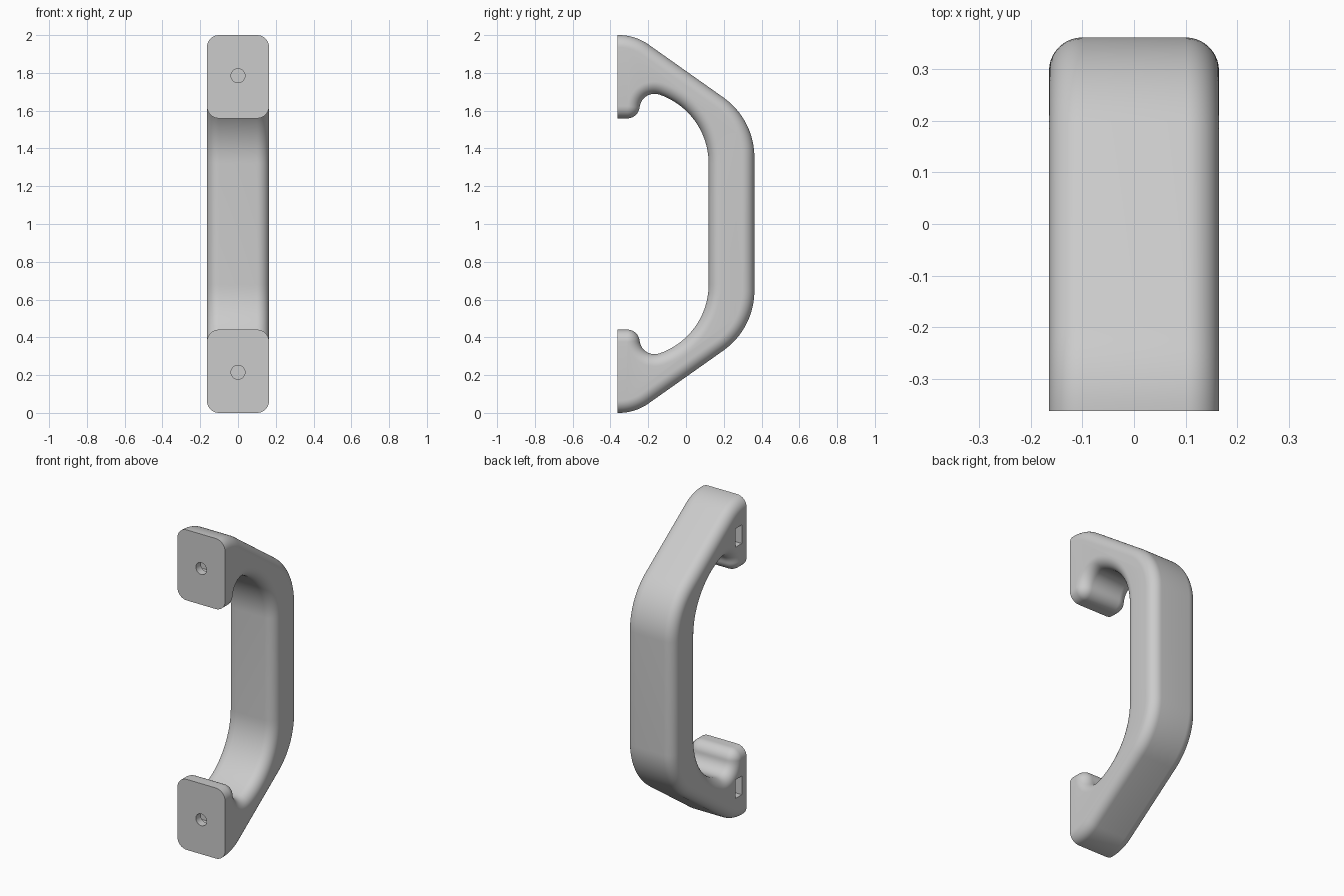
import bpy
import bmesh
from math import sin, cos, radians, pi
from mathutils import Matrix

cube = bpy.data.objects.get("Cube")
if cube:
    bpy.data.objects.remove(cube, do_unlink=True)

HALF = 0.165     # half width
ROUND = 0.065    # edge rounding
FRONT = -0.363   # mounting plane
HOLE_Z = 0.785   # screw height above or below the middle

grey = bpy.data.materials.new("light_grey")
grey.use_nodes = True
grey.diffuse_color = (0.6, 0.6, 0.6, 1)
grey.node_tree.nodes["Principled BSDF"].inputs["Base Color"].default_value = (0.6, 0.6, 0.6, 1)


def arc(cy, cz, r, a0, a1, n, side=1):
    """Arc points with outward normals; side is -1 where the outline is hollow."""
    out = []
    for i in range(n + 1):
        a = radians(a0 + (a1 - a0) * i / n)
        out.append((cy + r * cos(a), cz + r * sin(a), side * cos(a), side * sin(a)))
    return out


def mirrored(path):
    return [(y, -z, ny, -nz) for y, z, ny, nz in reversed(path)]


# Upper half of the outer and inner outlines, z measured from the middle
outer = [(FRONT, 1, 0, 1)]
outer += arc(-0.355, 0.73, 0.27, 90, 54.5, 10)
outer += arc(-0.026, 0.353, 0.388, 54.5, 0, 16)

pocket_y, pocket_z = -0.167, 0.61
lip = 0.145
lip_y = pocket_y + lip * cos(radians(174))
lip_z = pocket_z + lip * sin(radians(174))
inner = arc(-0.266, 0.32, 0.386, 0, 71, 20, -1)
inner += arc(pocket_y, pocket_z, 0.079, 71, 174, 14, -1)[1:]
inner += arc(lip_y, lip_z, 0.066, -6, -90, 12)
inner.append((FRONT, lip_z - 0.066, 0, -1))

outline = outer + mirrored(outer) + mirrored(inner) + inner

# Handle body: rounded slices of the outline across the width
STEPS = 10
slices = []
for i in range(STEPS + 1):
    a = pi / 2 * i / STEPS
    slices.append((-HALF + ROUND * (1 - sin(a)), ROUND * (1 - cos(a))))
slices = slices[::-1] + [(-x, d) for x, d in slices]

bm = bmesh.new()
rings = [[bm.verts.new((x, y - ny * d, z + 1 - nz * d)) for y, z, ny, nz in outline]
         for x, d in slices]
count = len(outline)
plates = {True: [], False: []}
for lower, upper in zip(rings, rings[1:]):
    for i in range(count):
        j = (i + 1) % count
        face = bm.faces.new((lower[i], lower[j], upper[j], upper[i]))
        if all(abs(v.co.y - FRONT) < 1e-4 for v in face.verts):
            plates[face.verts[0].co.z > 1].append(face)
bm.faces.new(rings[0])
bm.faces.new(rings[-1])
for group in plates.values():
    bmesh.ops.dissolve_faces(bm, faces=group)
bmesh.ops.recalc_face_normals(bm, faces=bm.faces)
mesh = bpy.data.meshes.new("handle")
bm.to_mesh(mesh)
bm.free()
mesh.materials.append(grey)
handle = bpy.data.objects.new("handle", mesh)
bpy.context.collection.objects.link(handle)


def cut(bm, name):
    """Subtract a closed shape from the handle."""
    data = bpy.data.meshes.new(name)
    bm.to_mesh(data)
    bm.free()
    data.materials.append(grey)
    cutter = bpy.data.objects.new(name, data)
    cutter.hide_render = True
    bpy.context.collection.objects.link(cutter)
    mod = handle.modifiers.new(name, "BOOLEAN")
    mod.operation = "DIFFERENCE"
    mod.solver = "EXACT"
    mod.object = cutter
    bpy.ops.object.modifier_apply(modifier=name)
    bpy.data.objects.remove(cutter, do_unlink=True)


bpy.context.view_layer.objects.active = handle
handle.select_set(True)

# Screw holes in the mounting faces and nut slots on the right side
for s in (1, -1):
    z = 1 + s * HOLE_Z
    bm = bmesh.new()
    bmesh.ops.create_cone(bm, cap_ends=True, segments=32, radius1=0.037, radius2=0.037, depth=0.3,
                          matrix=Matrix.Translation((0, FRONT + 0.05, z)) @ Matrix.Rotation(pi / 2, 4, "X"))
    cut(bm, "screw_hole")
    bm = bmesh.new()
    size = Matrix.Diagonal((0.27, 0.06, 0.116, 1))
    bmesh.ops.create_cube(bm, size=1, matrix=Matrix.Translation((-0.07, -0.285, z)) @ size)
    cut(bm, "nut_slot")

bpy.ops.object.shade_smooth_by_angle(angle=radians(30))
